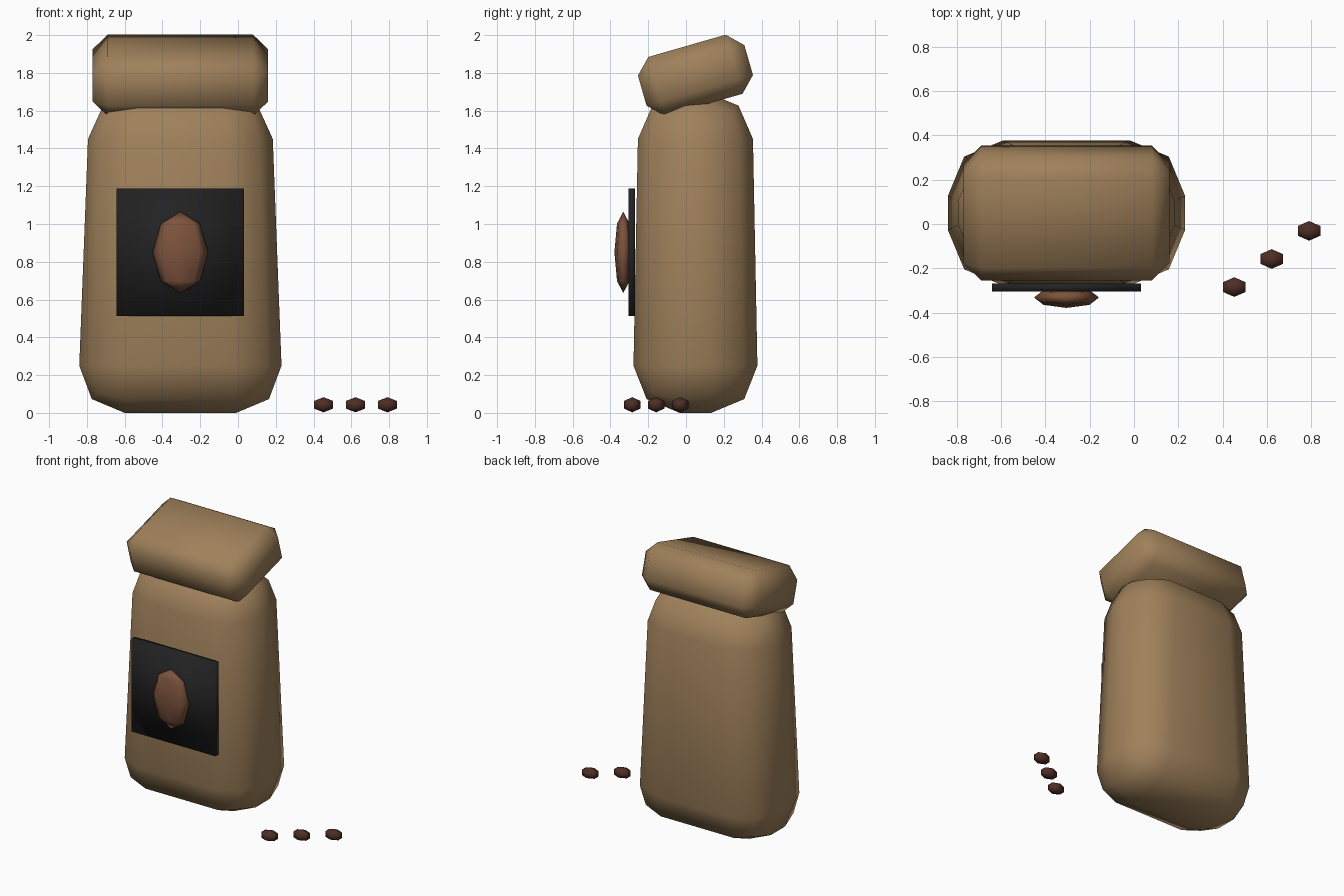
import bpy
import bmesh
from mathutils import Matrix, Vector

default = bpy.data.objects.get("Cube")
if default:
    bpy.data.objects.remove(default, do_unlink=True)


def material(name, r, g, b):
    mat = bpy.data.materials.new(name)
    mat.use_nodes = True
    mat.diffuse_color = (r, g, b, 1)
    bsdf = mat.node_tree.nodes["Principled BSDF"]
    bsdf.inputs["Base Color"].default_value = (r, g, b, 1)
    bsdf.inputs["Roughness"].default_value = 0.8
    return mat


kraft = material("kraft_paper", 0.35, 0.22, 0.105)
black = material("black_label", 0.016, 0.016, 0.016)
roast = material("light_roast", 0.2, 0.085, 0.045)
dark_roast = material("dark_roast", 0.075, 0.028, 0.018)


def add_object(name, bm, location, mat):
    bmesh.ops.recalc_face_normals(bm, faces=bm.faces)
    for face in bm.faces:
        face.smooth = True
    mesh = bpy.data.meshes.new(name)
    bm.to_mesh(mesh)
    bm.free()
    mesh.materials.append(mat)
    obj = bpy.data.objects.new(name, mesh)
    obj.location = location
    bpy.context.collection.objects.link(obj)
    return obj


def box(name, size, location, mat, bevel=0, segments=1, top_scale=(1, 1)):
    """Box with an optional taper towards the top and bevelled edges."""
    bm = bmesh.new()
    bmesh.ops.create_cube(bm, size=1, matrix=Matrix.Diagonal((*size, 1)))
    for v in bm.verts:
        if v.co.z > 0:
            v.co.x *= top_scale[0]
            v.co.y *= top_scale[1]
    if bevel:
        bmesh.ops.bevel(bm, geom=bm.edges[:], offset=bevel, segments=segments,
                        profile=0.5, affect='EDGES')
    return add_object(name, bm, location, mat)


def bean(name, radii, location, mat, sides, rings):
    """Low-poly ellipsoid."""
    bm = bmesh.new()
    bmesh.ops.create_uvsphere(bm, u_segments=sides, v_segments=rings, radius=1,
                              matrix=Matrix.Diagonal((*radii, 1)))
    return add_object(name, bm, location, mat)


# Bag with soft corners and its tilted folded top
bag_x = -0.305
box("bag_body", (1.09, 0.666, 1.70), (bag_x, 0.05, 0.85), kraft,
    bevel=0.25, segments=2, top_scale=(0.88, 0.9))
fold = box("folded_top", (0.93, 0.586, 0.325), (bag_x, 0.05, 1.787), kraft, bevel=0.08)
fold.rotation_euler.x = 0.28

# Label plate with a raised bean
box("label", (0.675, 0.035, 0.675), (bag_x, -0.287, 0.85), black)
bean("label_bean", (0.147, 0.047, 0.215), (bag_x, -0.332, 0.85), roast, 8, 4)

# Loose beans in a diagonal row
start, step = Vector((0.453, -0.285, 0.043)), Vector((0.169, 0.127, 0))
for i in range(3):
    bean(f"loose_bean_{i + 1}", (0.068, 0.051, 0.04), start + step * i, dark_roast, 6, 3)
